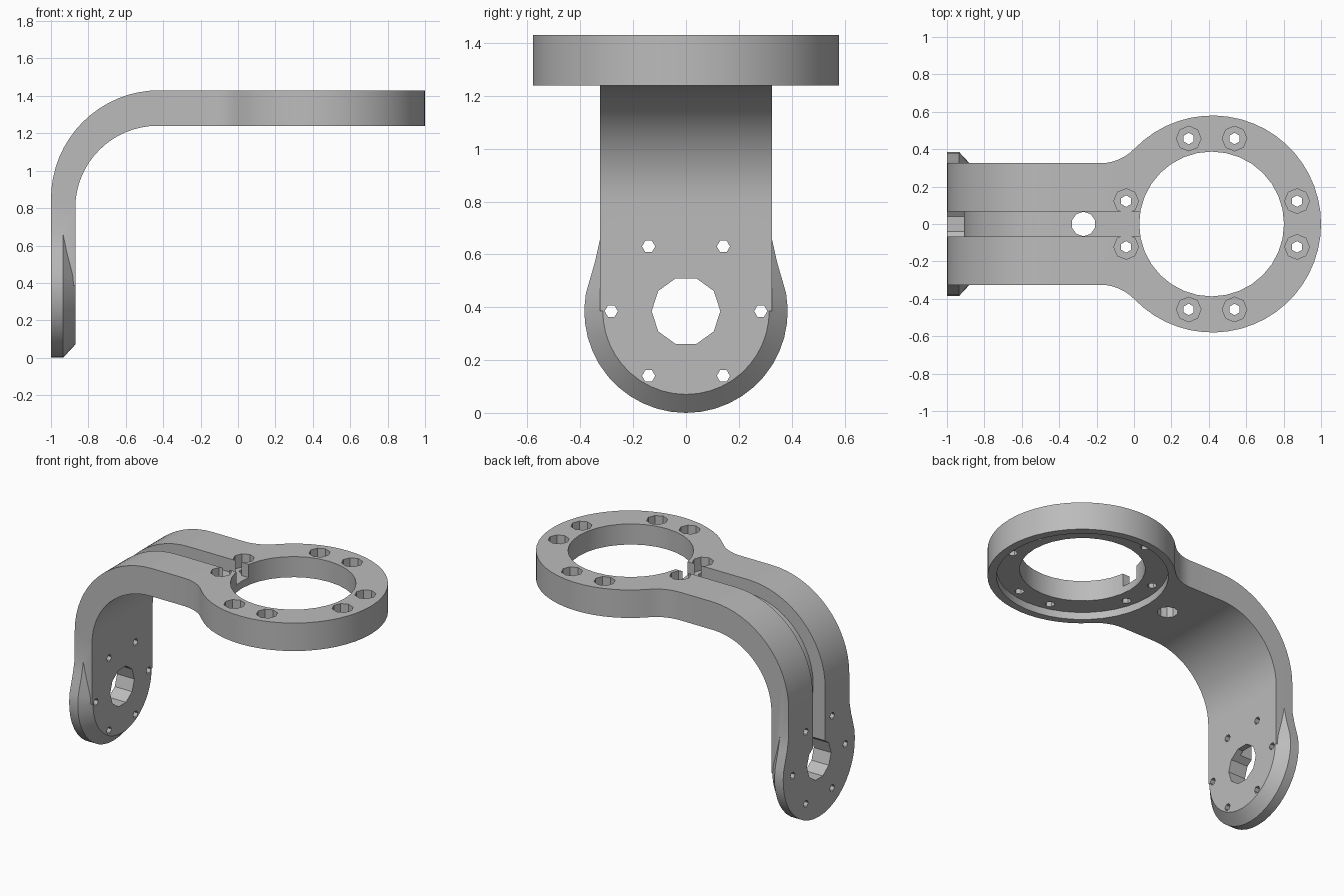
import bpy, bmesh
from math import sin, cos, radians, pi
from mathutils import Matrix, Vector

cube = bpy.data.objects.get("Cube")
if cube:
    bpy.data.objects.remove(cube, do_unlink=True)

metal = bpy.data.materials.new("plain_grey")
metal.use_nodes = True
grey = (0.5, 0.5, 0.5, 1)
metal.diffuse_color = grey
metal.node_tree.nodes["Principled BSDF"].inputs["Base Color"].default_value = grey

RING_X, RING_R, RING_Y = 0.42, 0.58, 0.0
PIVOT_Z, PIVOT_R = 0.385, 0.385
TOP, UNDER, ARM_HALF = 1.43, 1.24, 0.325


def make(name, bm):
    bmesh.ops.recalc_face_normals(bm, faces=bm.faces)
    mesh = bpy.data.meshes.new(name)
    bm.to_mesh(mesh)
    bm.free()
    mesh.materials.append(metal)
    obj = bpy.data.objects.new(name, mesh)
    bpy.context.collection.objects.link(obj)
    return obj


def loft(name, *loops):
    """Solid through matching closed loops, capped at both ends."""
    bm = bmesh.new()
    rows = [[bm.verts.new(p) for p in loop] for loop in loops]
    n = len(rows[0])
    for a, b in zip(rows, rows[1:]):
        for i in range(n):
            j = (i + 1) % n
            bm.faces.new((a[i], a[j], b[j], b[i]))
    bm.faces.new(rows[0])
    bm.faces.new(rows[-1])
    return make(name, bm)


def arc(cx, cy, r, start, end, steps):
    angles = [radians(start + (end - start) * i / steps) for i in range(steps + 1)]
    return [(cx + r * cos(a), cy + r * sin(a)) for a in angles]


def cylinder(name, centre, r, depth, sides, along_x=False):
    bm = bmesh.new()
    turn = Matrix.Rotation(pi / 2, 4, "Y") if along_x else Matrix.Identity(4)
    bmesh.ops.create_cone(bm, cap_ends=True, segments=sides, radius1=r, radius2=r,
                          depth=depth, matrix=Matrix.Translation(Vector(centre)) @ turn)
    return make(name, bm)


def combine(obj, tool, operation):
    mod = obj.modifiers.new("combine", "BOOLEAN")
    mod.operation, mod.solver, mod.object = operation, "EXACT", tool
    graph = bpy.context.evaluated_depsgraph_get()
    result = bpy.data.meshes.new_from_object(obj.evaluated_get(graph))
    obj.modifiers.clear()
    obj.data = result
    bpy.data.objects.remove(tool, do_unlink=True)


def side_prism(name, profile, half):
    return loft(name, [(x, -half, z) for x, z in profile], [(x, half, z) for x, z in profile])


# Bent strip seen from the side
bend = [(-1, PIVOT_Z)] + arc(-0.42, 0.85, 0.58, 180, 90, 16) + [(1.1, TOP), (1.1, UNDER)]
bend += arc(-0.43, 0.80, 0.44, 90, 180, 16) + [(-0.87, PIVOT_Z)]
bracket = side_prism("bracket", bend, 0.7)

# Plan outline: straight arm, fillets and ring
fillet = arc(-0.18, ARM_HALF + 0.253, 0.253, -90, -43.9, 6)
plan = [(-1.1, ARM_HALF)] + fillet + arc(RING_X, 0, RING_R, 136.1, -136.1, 40)[1:-1]
plan += [(x, -y) for x, y in reversed(fillet)] + [(-1.1, -ARM_HALF)]
outline = loft("outline", [(x, y, 0) for x, y in plan], [(x, y, 2) for x, y in plan])
combine(bracket, outline, "INTERSECT")

# Rounded lower flange with a bevelled inner edge
pad = [(ARM_HALF, 0.66), (0.345, 0.57)] + arc(0, PIVOT_Z, PIVOT_R, 10, -190, 24)
pad += [(-0.345, 0.57), (-ARM_HALF, 0.66)]
scale = 0.315 / PIVOT_R
small = [(y * scale, PIVOT_Z + (z - PIVOT_Z) * scale) for y, z in pad]
flange = loft("flange", [(-1, y, z) for y, z in pad], [(-0.935, y, z) for y, z in pad],
              [(-0.87, y, z) for y, z in small])
combine(bracket, flange, "UNION")

# Cable channel along the outer face
channel = [(-1.12, PIVOT_Z)] + arc(-0.42, 0.85, 0.70, 180, 90, 16) + [(0.15, 1.55), (0.15, 1.34)]
channel += arc(-0.42, 0.85, 0.49, 90, 180, 16) + [(-0.91, PIVOT_Z)]
combine(bracket, side_prism("channel", channel, 0.066), "DIFFERENCE")

# Ring opening, underside recess and cable hole
for name, centre, r, depth, sides in (
        ("ring_opening", (0.415, 0, 1.35), 0.387, 0.6, 32),
        ("underside_recess", (0.415, 0, UNDER), 0.53, 0.1, 40),
        ("cable_hole", (-0.27, 0, 1.3), 0.065, 0.5, 10)):
    combine(bracket, cylinder(name, centre, r, depth, sides), "DIFFERENCE")

# Eight counterbored screw holes in pairs around the ring
for quarter in range(4):
    for side in (-15, 15):
        a = radians(quarter * 90 + side)
        x, y = 0.415 + 0.473 * cos(a), 0.473 * sin(a)
        combine(bracket, cylinder("counterbore", (x, y, TOP), 0.066, 0.18, 8), "DIFFERENCE")
        combine(bracket, cylinder("screw_hole", (x, y, 1.3), 0.031, 0.5, 6), "DIFFERENCE")

# Pivot hole and six small holes in the flange
combine(bracket, cylinder("pivot_hole", (-0.93, 0, PIVOT_Z), 0.13, 0.4, 10, True), "DIFFERENCE")
for i in range(6):
    a = radians(60 * i)
    centre = (-0.93, 0.283 * cos(a), PIVOT_Z + 0.283 * sin(a))
    combine(bracket, cylinder("flange_hole", centre, 0.025, 0.4, 6, True), "DIFFERENCE")

# Smooth curved walls, keep crisp edges
bpy.ops.object.select_all(action="DESELECT")
bracket.select_set(True)
bpy.context.view_layer.objects.active = bracket
bpy.ops.object.shade_smooth_by_angle(angle=radians(30))
